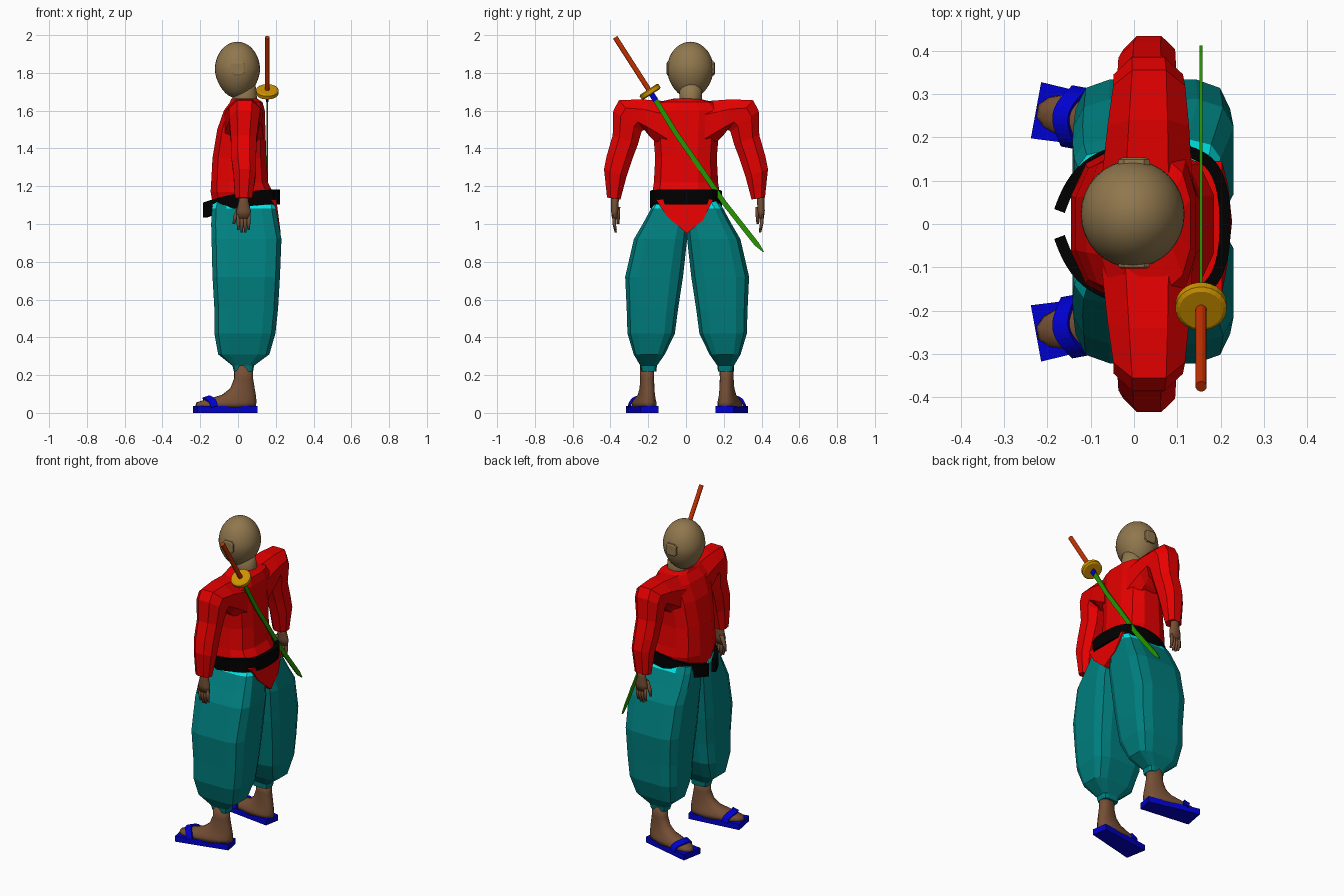
import bpy, bmesh, math
from mathutils import Vector

old = bpy.data.objects.get("Cube")
if old:
    bpy.data.objects.remove(old, do_unlink=True)


def material(name, r, g, b):
    m = bpy.data.materials.new(name)
    m.use_nodes = True
    m.diffuse_color = (r, g, b, 1)
    m.node_tree.nodes["Principled BSDF"].inputs["Base Color"].default_value = (r, g, b, 1)
    return m


RED = material("red cloth", .8, 0, 0)
TEAL = material("teal cloth", 0, .21, .21)
CYAN = material("bright cyan lining", 0, .8, .8)
TAN = material("tan skin", .28, .185, .075)
BROWN = material("brown skin", .18, .078, .035)
BLUE = material("blue", 0, 0, .62)
GREEN = material("green blade", .02, .3, 0)
GOLD = material("gold", .62, .29, 0)
RUST = material("rust handle", .55, .03, 0)
BLACK = material("black belt", 0, 0, 0)


def finish(name, bm, mats, smooth=False):
    bmesh.ops.recalc_face_normals(bm, faces=bm.faces)
    me = bpy.data.meshes.new(name)
    bm.to_mesh(me)
    bm.free()
    for m in mats:
        me.materials.append(m)
    me.polygons.foreach_set("use_smooth", [smooth] * len(me.polygons))
    ob = bpy.data.objects.new(name, me)
    bpy.context.collection.objects.link(ob)
    return ob


def loft(name, rings, mat, smooth=False):
    """Skin a list of equal rings and cap both ends."""
    bm = bmesh.new()
    loops = [[bm.verts.new(p) for p in ring] for ring in rings]
    n = len(loops[0])
    for a, b in zip(loops, loops[1:]):
        for i in range(n):
            j = (i + 1) % n
            bm.faces.new((a[i], a[j], b[j], b[i]))
    bm.faces.new(loops[0])
    bm.faces.new(loops[-1])
    return finish(name, bm, [mat], smooth)


def oval(c, u, v, n=12, power=1.0):
    """Ring round c reaching half axes u and v; power below 1 makes it boxier."""
    pts = []
    full = math.cos(math.pi / n) ** power
    for i in range(n):
        a = 2 * math.pi * (i + .5) / n
        ca, sa = math.cos(a), math.sin(a)
        pts.append(Vector(c) + Vector(u) * (math.copysign(abs(ca) ** power, ca) / full)
                   + Vector(v) * (math.copysign(abs(sa) ** power, sa) / full))
    return pts


def flat_ring(z, x0, x1, y0, y1, n=12, power=1.0):
    return oval(((x0 + x1) / 2, (y0 + y1) / 2, z), ((x1 - x0) / 2, 0, 0),
                (0, (y1 - y0) / 2, 0), n, power)


def strip(name, low, high, mat, thick):
    bm = bmesh.new()
    a, b = ([bm.verts.new(p) for p in row] for row in (low, high))
    for i in range(len(a) - 1):
        bm.faces.new((a[i], a[i + 1], b[i + 1], b[i]))
    ob = finish(name, bm, [mat])
    round_off = ob.modifiers.new("rounding", "SUBSURF")
    round_off.levels = round_off.render_levels = 2
    round_off.boundary_smooth = 'PRESERVE_CORNERS'
    mod = ob.modifiers.new("thickness", "SOLIDIFY")
    mod.thickness, mod.offset = thick, 0


# Jacket body: height, front, back, half width
body = [(1.05, -.125, .185, .14), (1.17, -.145, .185, .177), (1.22, -.142, .158, .17),
        (1.35, -.135, .15, .163), (1.5, -.11, .145, .175), (1.6, -.075, .142, .19),
        (1.645, -.042, .13, .15), (1.665, -.035, .1, .06)]
loft("jacket_body", [flat_ring(z, f, b, -w, w, 12, .75) for z, f, b, w in body], RED)

# Jacket tail showing at the back, below the belt
outline = [(-.16, 1.13), (.145, 1.13), (.09, 1.02), (.005, .95), (-.1, 1.04)]
loft("jacket_tail", [[(x + (1.13 - z) * .13, y, z) for y, z in outline] for x in (.08, .203)], RED)

# Head, neck and ears
bm = bmesh.new()
bmesh.ops.create_uvsphere(bm, u_segments=32, v_segments=20, radius=1)
for v in bm.verts:
    taper = 1 + .12 * min(v.co.z, 0)
    v.co = Vector((v.co.x * .12 * taper - .003, v.co.y * .124 * taper + .023, v.co.z * .15 + 1.815))
finish("head", bm, [TAN], True)
loft("neck", [flat_ring(z, f, b, -.035, .085, 20) for z, f, b in
              ((1.6, -.03, .1), (1.67, -.03, .1), (1.76, -.04, .09))], TAN, True)
for side, name in ((1, "left_ear"), (-1, "right_ear")):
    loft(name, [oval((0, .025 + side * y, 1.823), (r, 0, 0), (0, 0, r), 8, .5)
                for y, r in ((.1, .038), (.124, .036), (.128, .028))], TAN)

# Sleeve sections: inner y z, outer y z, middle x, half depth
sleeve = [(.1, 1.38, .1, 1.65, .03, .105), (.19, 1.46, .24, 1.66, .033, .094),
          (.22, 1.5, .355, 1.655, .035, .083), (.235, 1.49, .385, 1.6, .033, .08),
          (.255, 1.42, .388, 1.47, .03, .068), (.282, 1.35, .42, 1.36, .03, .066),
          (.315, 1.25, .434, 1.29, .035, .06), (.347, 1.13, .418, 1.14, .03, .046)]
# Trouser sections: height, front, back, inner y, outer y
leg = [(1.12, -.13, .195, -.01, .165), (1.083, -.138, .2, -.01, .19), (1.0, -.142, .215, -.006, .235),
       (.92, -.14, .23, .0, .282), (.72, -.135, .222, .022, .328), (.55, -.125, .212, .048, .32),
       (.42, -.125, .198, .065, .316), (.31, -.105, .166, .118, .283), (.25, -.03, .085, .16, .248),
       (.22, -.022, .08, .163, .242)]
# Foot sections: height, front, back, half width
foot = [(.25, -.018, .078, .036), (.18, -.02, .08, .035), (.13, -.04, .088, .037),
        (.095, -.085, .094, .042), (.072, -.17, .096, .05), (.055, -.222, .096, .057), (.03, -.228, .094, .057)]
strap = [(-.14, -.066, .03), (-.144, -.059, .062), (-.172, -.02, .08),
         (-.172, .02, .08), (-.144, .059, .062), (-.14, .066, .03)]
TURN = math.atan2(.18, .98)

for side, s in (("left", 1), ("right", -1)):
    def flip(rings, shift=0):
        return [[Vector((p[0], p[1] * s + shift, p[2])) for p in r] for r in rings]

    def splay(rings):
        c, n = math.cos(TURN), math.sin(TURN)
        return flip([[(p[0] * c + p[1] * n, -p[0] * n + p[1] * c + .216, p[2]) for p in r]
                     for r in rings], .005)

    # Arm
    loft(side + "_sleeve", flip([oval((x, (a + c) / 2, (b + d) / 2), (w, 0, 0),
                                      (0, (c - a) / 2, (d - b) / 2), 8, .85)
                                 for a, b, c, d, x, w in sleeve]), RED)
    loft(side + "_hand", flip([flat_ring(z, .03 - w, .03 + w, y - t, y + t) for z, w, y, t in
                               ((1.16, .025, .384, .022), (1.12, .026, .386, .02),
                                (1.07, .038, .388, .019), (1.03, .036, .388, .014))], .01), BROWN, True)
    for i in range(4):
        x = .002 + .018 * i
        tip = .95 + .012 * abs(i - 1.5)
        loft(f"{side}_finger_{i + 1}", flip([flat_ring(z, x - r, x + r, y - r, y + r, 8) for z, y, r in
                                             ((1.05, .39, .0095), (1.0, .39, .009), (tip, .382, .006))], .01),
             BROWN, True)
    loft(side + "_thumb", flip([flat_ring(z, x - r, x + r, .37 - r, .37 + r, 8) for z, x, r in
                                ((1.09, .005, .012), (1.04, -.014, .011), (1.0, -.022, .007))], .01), BROWN, True)

    # Trouser leg, with the lining showing at the back of the waist and the right front
    trousers = loft(side + "_trouser_leg",
                    flip([flat_ring(z, f, b, i, o, 12, .45) for z, f, b, i, o in leg], .006), TEAL)
    trousers.data.materials.append(CYAN)
    for f in trousers.data.polygons:
        x, y, z = f.center
        f.material_index = int(z > 1.083 and (x > .02 or (s < 0 and x < -.1)))

    # Foot and sandal
    loft(side + "_foot", splay([flat_ring(z, f, b, -w, w, 16, .85) for z, f, b, w in foot]), BROWN, True)
    sole = [(-.23, -.066), (-.23, .066), (.095, .048), (.095, -.048)]
    loft(side + "_sandal_sole", splay([[(x, y, z) for x, y in sole] for z in (0, .036)]), BLUE)
    strip(side + "_sandal_strap", *splay([[(x + d, y, z + h) for x, y, z in strap]
                                          for d, h in ((-.018, -.004), (.018, .008))]), BLUE, .012)

# Belt, open at the front and sloping down towards it
half = [(-.172, .03), (-.15, .09), (-.1, .15), (0, .182), (.1, .178), (.18, .15), (.207, .08)]
path = half + [(.212, 0)] + [(x, -y) for x, y in reversed(half)]
strip("belt", *[[(x, y, 1.125 + .2 * x - .55 * x * x + h) for x, y in path] for h in (-.039, .039)],
      BLACK, .026)

# Sword slung across the back
SX = .155
top, guard = Vector((SX, -.375, 1.988)), Vector((SX, -.19, 1.7))
axis = (guard - top).normalized()
across = Vector((0, -axis.z, axis.y))
side_x = Vector((1, 0, 0))


def rod(name, start, end, rx, ry, n, mat, power=1.0):
    loft(name, [oval(p, side_x * rx, across * ry, n, power) for p in (start, end)], mat)


rod("sword_handle", top, guard, .0125, .0135, 12, RUST)
loft("sword_guard", [oval(guard + axis * d, side_x * r, across * r, 24) for d, r in
                     ((-.016, .05), (-.01, .059), (.01, .059), (.016, .05))], GOLD)
rod("sword_collar", guard, guard + axis * .055, .007, .015, 8, BLUE, .6)
blade = [(-.17, 1.67, .0135), (-.05, 1.475, .0135), (.07, 1.305, .0135), (.2, 1.115, .0135),
         (.31, .975, .0135), (.375, .893, .013), (.41, .853, .003)]
loft("sword_blade", [oval((SX, y, z), side_x * .0035, across * w, 4) for y, z, w in blade], GREEN)
